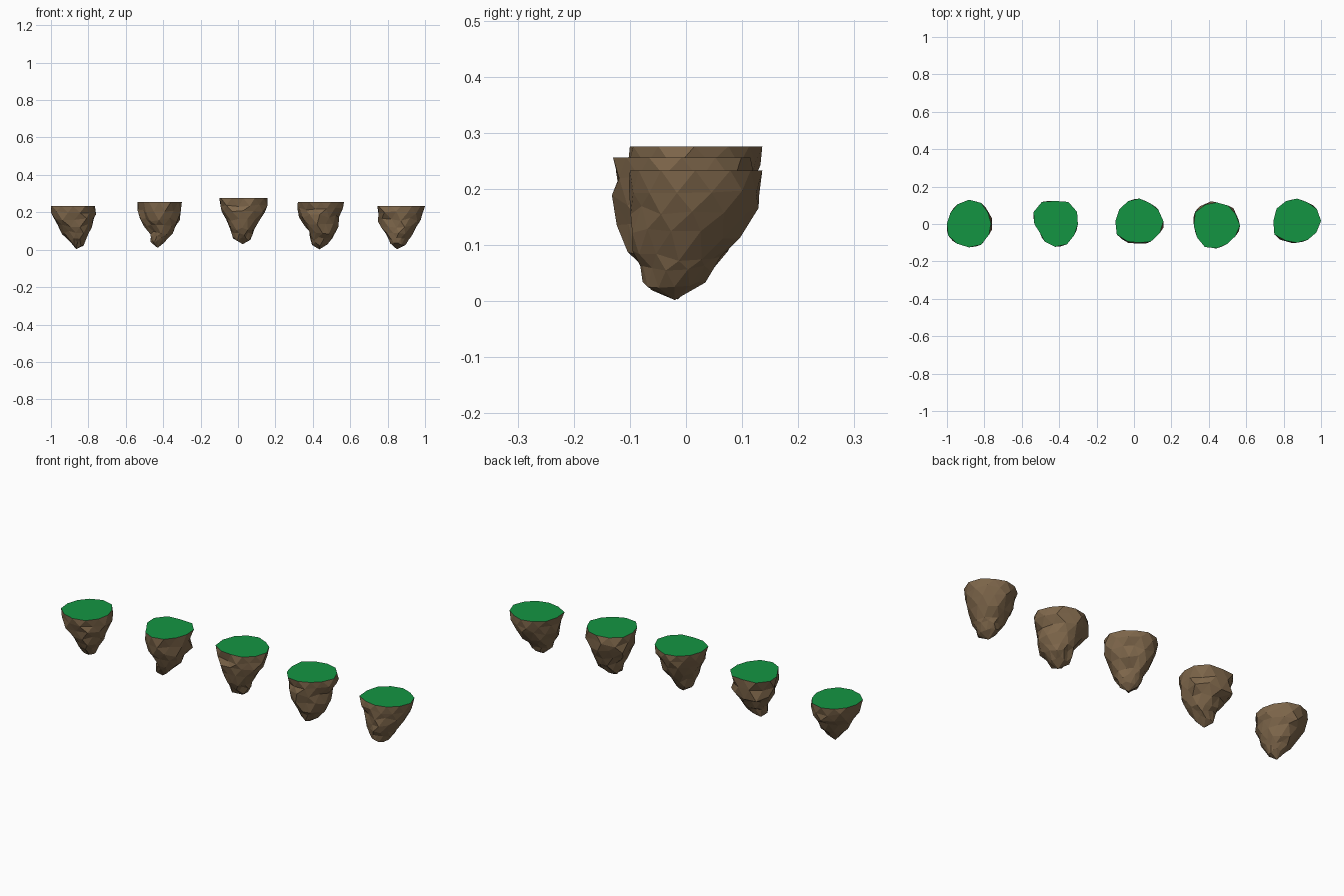
import bpy, bmesh, math, random
from mathutils import Vector

if "Cube" in bpy.data.objects:
    bpy.data.objects.remove(bpy.data.objects["Cube"])

random.seed(4)
N = 12  # sides of every rock ring


def material(name, color):
    m = bpy.data.materials.new(name)
    m.diffuse_color = color
    m.use_nodes = True
    m.node_tree.nodes["Principled BSDF"].inputs["Base Color"].default_value = m.diffuse_color
    return m


EARTH = material("earth", (0.21, 0.135, 0.07, 1))
GRASS = material("grass", (0.007, 0.30, 0.055, 1))


def ring(radii, level, shift, jitter):
    """Outline given by radii, fitted into the level's x and y extents."""
    z, x0, x1, y0, y1 = level
    pts = []
    for i in range(N):
        t = i + shift
        a = 2 * math.pi * t / N
        f = t - math.floor(t)
        k = math.floor(t)
        r = radii[k % N] * (1 - f) + radii[(k + 1) % N] * f
        pts.append((r * math.cos(a), r * math.sin(a)))
    lx, hx = min(p[0] for p in pts), max(p[0] for p in pts)
    ly, hy = min(p[1] for p in pts), max(p[1] for p in pts)
    out = []
    for px, py in pts:
        v = Vector((x0 + (px - lx) / (hx - lx) * (x1 - x0),
                    y0 + (py - ly) / (hy - ly) * (y1 - y0), z))
        mid = Vector(((x0 + x1) / 2, (y0 + y1) / 2, z))
        v += (v - mid) * random.uniform(-jitter, jitter * 0.6)
        v.z += random.uniform(-jitter, jitter) * 0.1
        out.append(v)
    return out


def finish(bm, name, mat):
    bmesh.ops.recalc_face_normals(bm, faces=bm.faces)
    me = bpy.data.meshes.new(name)
    bm.to_mesh(me)
    bm.free()
    me.materials.append(mat)
    bpy.context.collection.objects.link(bpy.data.objects.new(name, me))


def island(tag, radii, levels, tip):
    # add a halfway ring between the given levels
    full = [levels[0]]
    for a, b in zip(levels, levels[1:]):
        full += [tuple((p + q) / 2 for p, q in zip(a, b)), b]
    bm = bmesh.new()
    rows = []
    for j, lv in enumerate(full):
        pts = ring(radii, lv, 0.5 * (j % 2), 0.1 if j else 0)
        rows.append([bm.verts.new(p) for p in pts])
    # staggered triangles between rings
    for j, (a, b) in enumerate(zip(rows, rows[1:])):
        for i in range(N):
            n = (i + 1) % N
            if j % 2 == 0:
                bm.faces.new((a[i], a[n], b[i]))
                bm.faces.new((a[n], b[n], b[i]))
            else:
                bm.faces.new((a[i], a[n], b[n]))
                bm.faces.new((a[i], b[n], b[i]))
    # pointed underside
    end = bm.verts.new(tip)
    for i in range(N):
        bm.faces.new((rows[-1][i], rows[-1][(i + 1) % N], end))
    rim = [v.co.copy() for v in rows[0]]
    finish(bm, "rock_" + tag, EARTH)
    # flat grass cap
    bm = bmesh.new()
    bm.faces.new([bm.verts.new(p) for p in rim])
    bm.normal_update()
    finish(bm, "grass_top_" + tag, GRASS)


# each level: z, x min, x max, y min, y max
island("far_left",
       [21.5, 21.5, 23.5, 23.5, 22, 21, 21.5, 23.5, 23, 23.5, 24, 22.5],
       [(.233, -1.0, -.765, -.125, .13), (.165, -.99, -.76, -.115, .115),
        (.09, -.94, -.795, -.09, .07), (.03, -.89, -.825, -.045, .02)],
       (-.865, -.015, .003))
island("left",
       [22, 24.5, 25.5, 23, 25.5, 24, 20, 17, 20, 22.5, 23, 21.5],
       [(.256, -.537, -.30, -.122, .123), (.16, -.53, -.31, -.11, .115),
        (.09, -.47, -.35, -.075, .06), (.04, -.47, -.39, -.05, .025)],
       (-.43, -.015, .01))
island("middle",
       [24, 22, 20.5, 22, 22.5, 23, 24, 26, 23, 21, 23, 23.5],
       [(.276, -.10, .157, -.10, .136), (.2, -.09, .147, -.10, .12),
        (.115, -.04, .085, -.08, .07), (.055, -.03, .065, -.05, .03)],
       (.025, -.01, .03))
island("right",
       [23, 21.5, 22, 22, 23, 25, 23, 23, 24, 22, 20.5, 21],
       [(.256, .32, .567, -.13, .115), (.18, .325, .55, -.13, .115),
        (.09, .38, .525, -.105, .075), (.03, .395, .48, -.06, .03)],
       (.435, -.02, .002))
island("far_right",
       [23.5, 22.5, 20.5, 21.5, 22, 23.5, 23.5, 26, 22, 21, 21, 22],
       [(.233, .745, 1.0, -.10, .136), (.16, .755, .985, -.10, .125),
        (.08, .79, .93, -.092, .068), (.03, .815, .895, -.075, .035)],
       (.85, -.02, .002))
